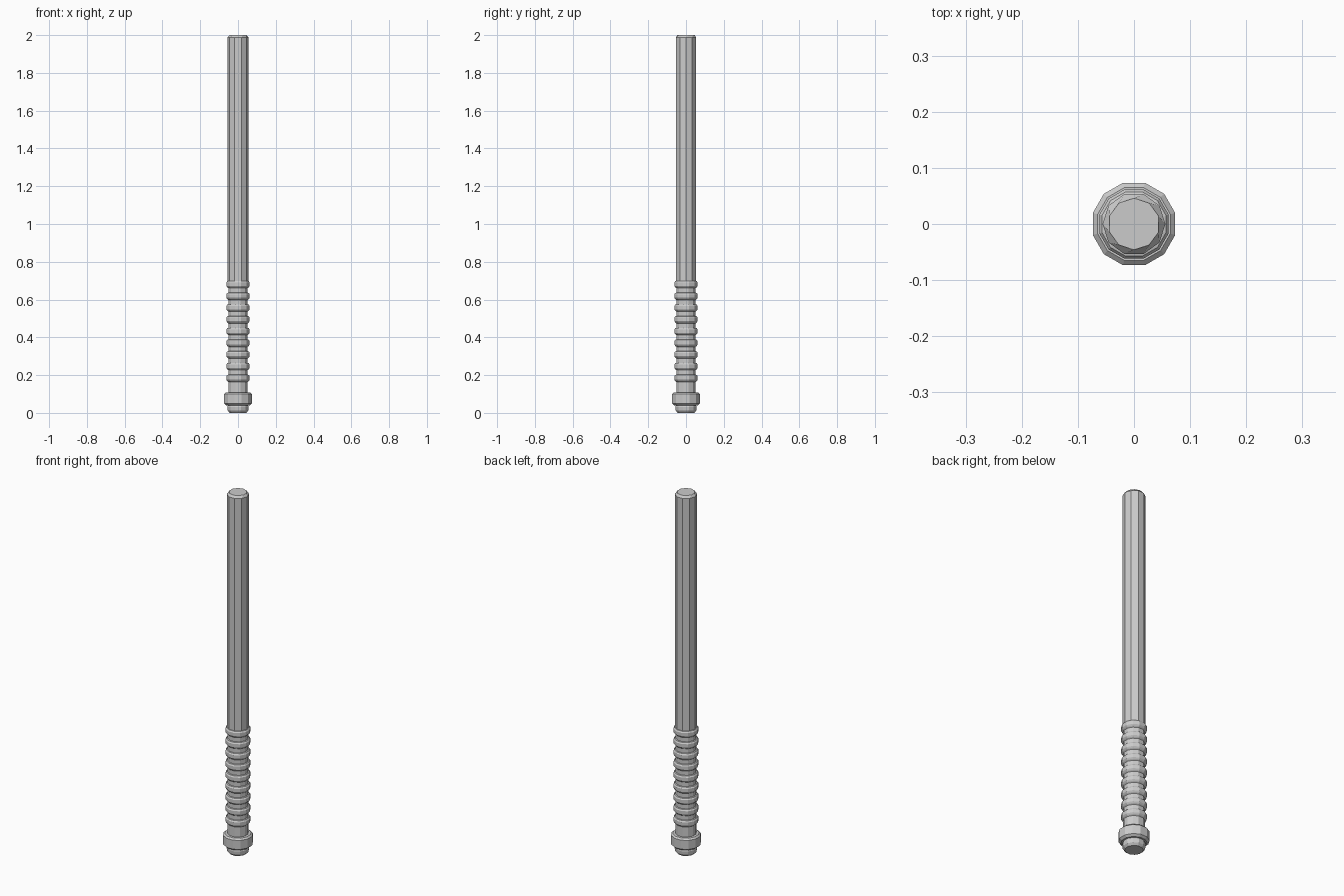
import bpy, bmesh, math

if "Cube" in bpy.data.objects:
    bpy.data.objects.remove(bpy.data.objects["Cube"])


def lathe(name, profile, sides, turn=0.0):
    """Closed solid of revolution; profile points are (radius, z, extra turn in degrees)."""
    bm = bmesh.new()
    loops = []
    for r, z, extra in profile:
        loop = []
        for i in range(sides):
            a = math.radians(turn + extra) + math.tau * i / sides
            loop.append(bm.verts.new((r * math.cos(a), r * math.sin(a), z)))
        loops.append(loop)
    for low, high in zip(loops, loops[1:]):
        for i in range(sides):
            j = (i + 1) % sides
            bm.faces.new((low[i], low[j], high[j], high[i]))
    bm.faces.new(list(reversed(loops[0])))
    bm.faces.new(loops[-1])
    bmesh.ops.recalc_face_normals(bm, faces=bm.faces)
    mesh = bpy.data.meshes.new(name)
    bm.to_mesh(mesh)
    bm.free()
    obj = bpy.data.objects.new(name, mesh)
    bpy.context.collection.objects.link(obj)
    return obj


# long plain shaft with a bevelled top
lathe("shaft", [(0.056, 0.68, 0), (0.056, 1.988, 0), (0.046, 2.0, 18)], 10)

# thinner core under the grip
lathe("grip_core", [(0.053, 0.03, 0), (0.053, 0.69, 0)], 12, 15)

# nine grip rings
for k in range(9):
    z = 0.185 + 0.062 * k
    lathe(f"grip_ring_{k + 1}", [
        (0.052, z - 0.022, 0), (0.059, z - 0.016, 0), (0.064, z - 0.009, 0),
        (0.064, z + 0.009, 0), (0.059, z + 0.016, 0), (0.052, z + 0.018, 0)], 12, 15)

# wide collar near the base
lathe("collar", [(0.064, 0.04, 0), (0.076, 0.05, 0),
                 (0.076, 0.1, 0), (0.067, 0.108, 0)], 12, 15)

# rounded end cap
lathe("end_cap", [(0.046, 0.0, 0), (0.056, 0.012, 0),
                  (0.058, 0.03, 0), (0.053, 0.045, 0)], 12, 15)
